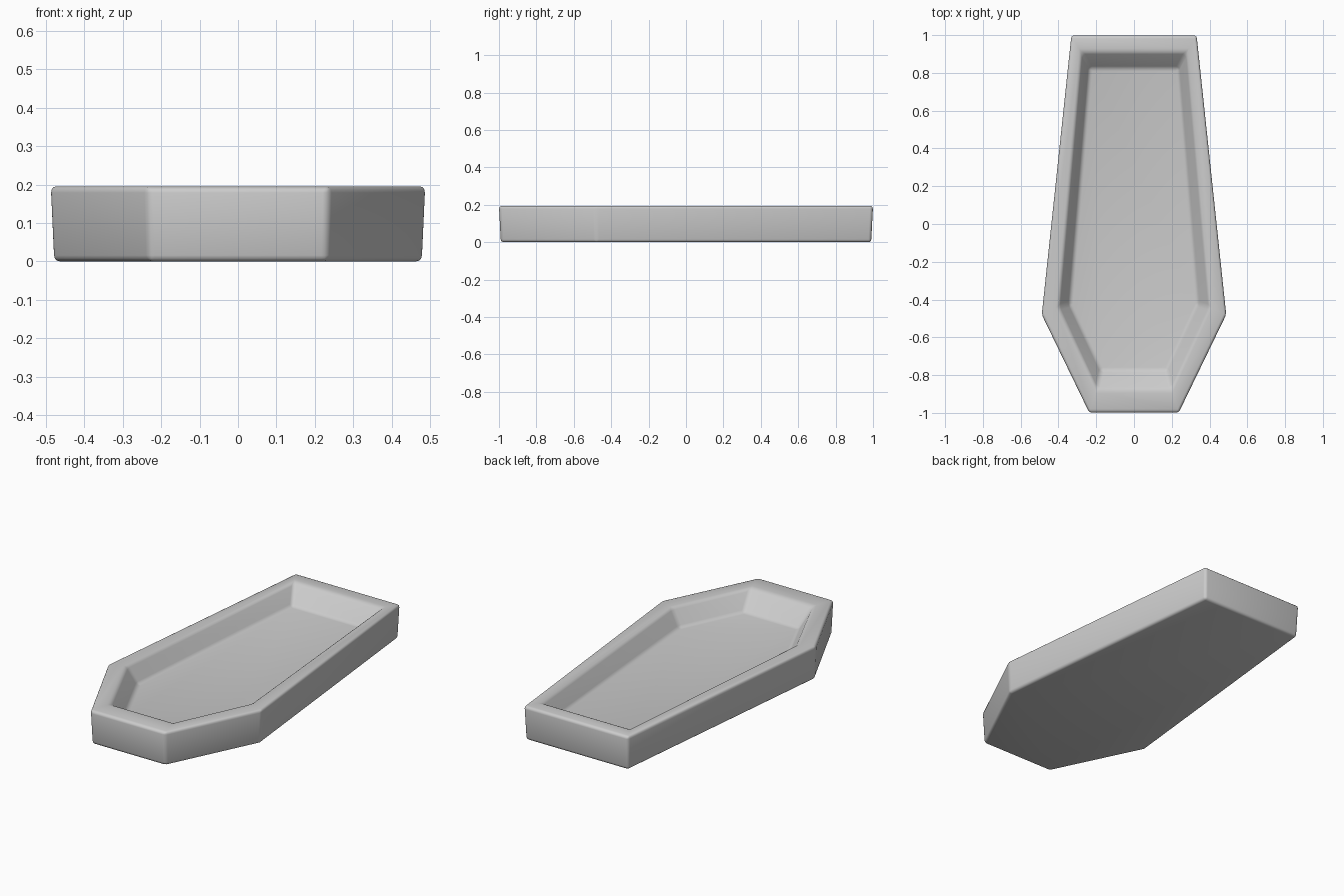
import bpy, bmesh

if "Cube" in bpy.data.objects:
    bpy.data.objects.remove(bpy.data.objects["Cube"])

# Half outlines (x > 0 side), head to foot, with the height of each ring
rings = [
    (0.0,   [(0.325, 0.99), (0.48, -0.48), (0.232, -0.99)]),    # underside
    (0.195, [(0.332, 1.0), (0.489, -0.48), (0.237, -1.0)]),     # outer rim
    (0.195, [(0.28, 0.91), (0.40, -0.44), (0.198, -0.875)]),    # inner rim
    (0.095, [(0.235, 0.825), (0.34, -0.425), (0.175, -0.775)]), # tray floor
]

def mirrored(half):
    return half + [(-x, y) for x, y in reversed(half)]

# Coffin-shaped tray: rings bridged into walls, capped below and inside
bm = bmesh.new()
loops = [[bm.verts.new((x, y, z)) for x, y in mirrored(half)] for z, half in rings]
for a, b in zip(loops, loops[1:]):
    for i in range(len(a)):
        j = (i + 1) % len(a)
        bm.faces.new((a[i], a[j], b[j], b[i]))
bm.faces.new(loops[0])
bm.faces.new(loops[-1])
bmesh.ops.recalc_face_normals(bm, faces=bm.faces)

mesh = bpy.data.meshes.new("coffin_tray")
bm.to_mesh(mesh)
bm.free()
tray = bpy.data.objects.new("coffin_tray", mesh)
bpy.context.collection.objects.link(tray)

# Soft worn edges
bevel = tray.modifiers.new("soft_edges", 'BEVEL')
bevel.width = 0.016
bevel.segments = 3
bevel.limit_method = 'ANGLE'
bevel.angle_limit = 0.35

bpy.context.view_layer.objects.active = tray
tray.select_set(True)
bpy.ops.object.modifier_apply(modifier=bevel.name)
bpy.ops.object.shade_smooth_by_angle(angle=0.6)
